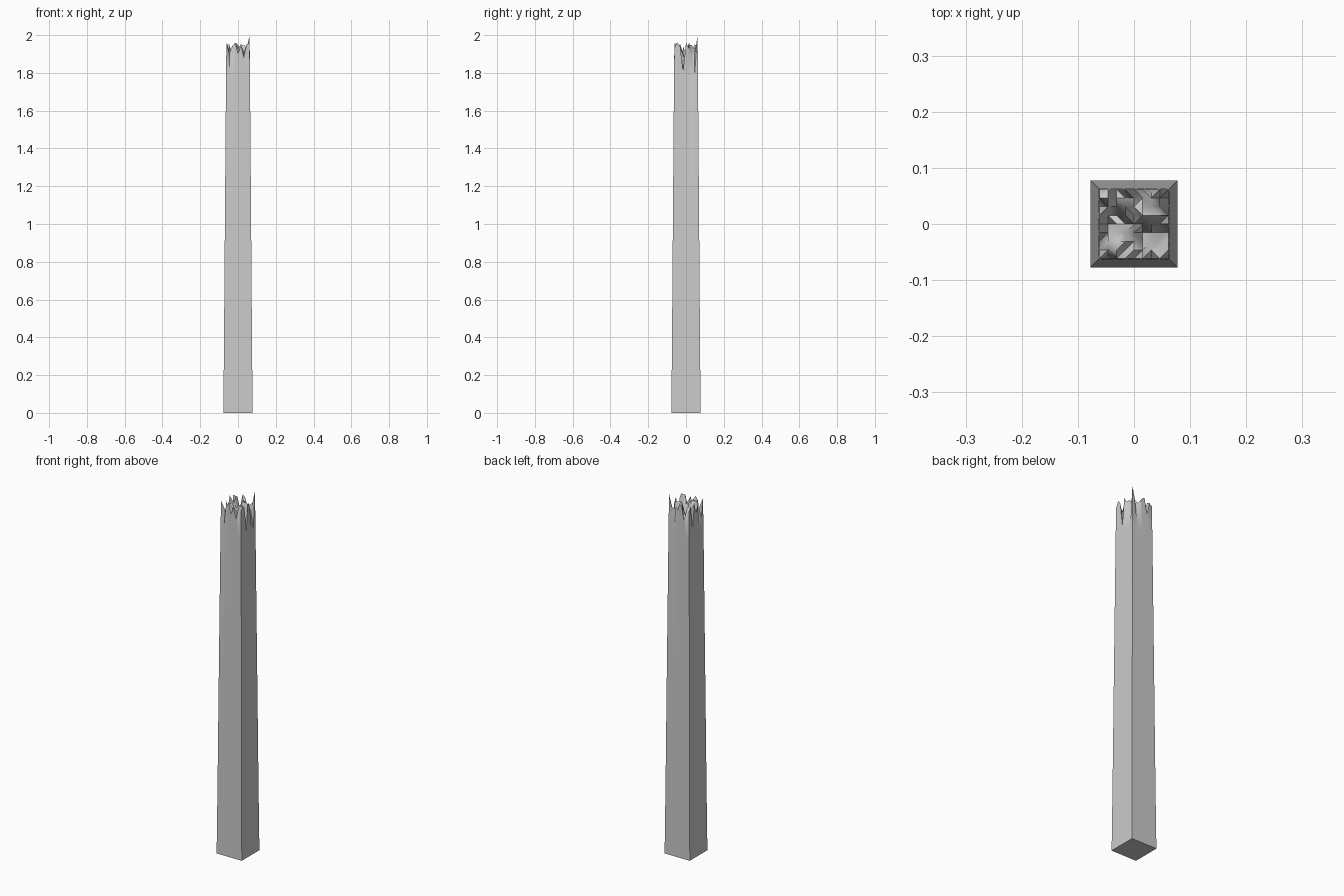
import bpy, bmesh, math, random

if "Cube" in bpy.data.objects:
    bpy.data.objects.remove(bpy.data.objects["Cube"])

random.seed(4)
N = 9  # samples across each side of the splintered top

# Splinter heights along each side, read in +x or +y direction
FRONT = [1.96, 1.79, 1.94, 1.96, 1.90, 1.95, 1.88, 1.95, 1.93]
BACK = [1.93, 1.94, 1.87, 1.96, 1.95, 1.90, 1.79, 1.93, 2.00]
LEFT = [1.96, 1.86, 1.79, 1.94, 1.90, 1.96, 1.82, 1.95, 1.93]
RIGHT = [1.93, 1.96, 1.94, 1.81, 1.96, 1.93, 1.78, 1.80, 2.00]


def top_height(i, j):
    if j == 0:
        return FRONT[i]
    if j == N - 1:
        return BACK[i]
    if i == 0:
        return LEFT[j]
    if i == N - 1:
        return RIGHT[j]
    # two ragged ridges either side of a winding trench
    trench = 3.6 + 0.8 * math.sin(i * 0.8)
    ridge = min(abs(j - trench) / 1.8, 1.0)
    return 1.81 + 0.11 * ridge + random.uniform(-0.03, 0.035)


def perimeter():
    m = N - 1
    return ([(i, 0) for i in range(m)] + [(m, j) for j in range(m)]
            + [(i, m) for i in range(m, 0, -1)] + [(0, j) for j in range(m, 0, -1)])


def place(i, j, half, z):
    return ((2 * i / (N - 1) - 1) * half, (2 * j / (N - 1) - 1) * half, z)


bm = bmesh.new()

# Splintered top surface
top = {(i, j): bm.verts.new(place(i, j, 0.0615, top_height(i, j)))
       for i in range(N) for j in range(N)}
for i in range(N - 1):
    for j in range(N - 1):
        bm.faces.new((top[i, j], top[i + 1, j], top[i + 1, j + 1], top[i, j + 1]))

# Tapered shaft: rings from the ground up to the break
rim = perimeter()
rings = [[bm.verts.new(place(i, j, h, z)) for i, j in rim]
         for z, h in ((0, 0.0775), (0.33, 0.0745), (1.0, 0.0695), (1.77, 0.0635))]
rings.append([top[k] for k in rim])
for low, high in zip(rings, rings[1:]):
    for k in range(len(rim)):
        n = (k + 1) % len(rim)
        bm.faces.new((low[k], low[n], high[n], high[k]))
bm.faces.new(rings[0][::-1])

bmesh.ops.triangulate(bm, faces=[f for f in bm.faces if len(f.verts) == 4])
bmesh.ops.recalc_face_normals(bm, faces=bm.faces)
mesh = bpy.data.meshes.new("broken_post")
bm.to_mesh(mesh)
bm.free()
post = bpy.data.objects.new("broken_post", mesh)
bpy.context.collection.objects.link(post)
bpy.context.view_layer.objects.active = post
post.select_set(True)
bpy.ops.object.shade_smooth_by_angle(angle=math.radians(50))
